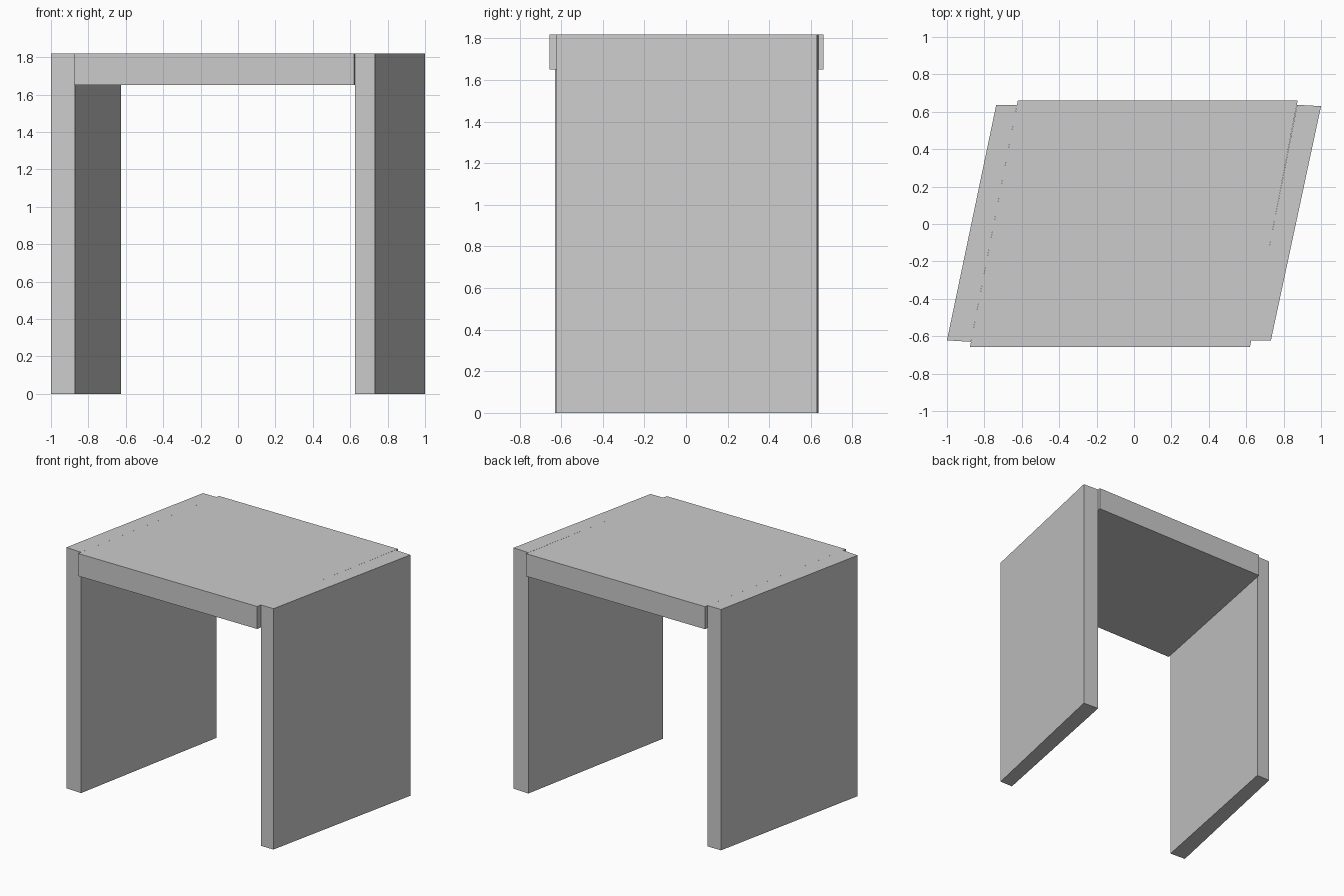
import bpy
import bmesh

if "Cube" in bpy.data.objects:
    bpy.data.objects.remove(bpy.data.objects["Cube"])


def prism(name, outline, z0, z1):
    """Extrude a flat outline (counter-clockwise in plan) from z0 up to z1."""
    bm = bmesh.new()
    base = bm.faces.new([bm.verts.new((x, y, z0)) for x, y in outline])
    top = bmesh.ops.extrude_face_region(bm, geom=[base], use_keep_orig=True)
    moved = [g for g in top["geom"] if isinstance(g, bmesh.types.BMVert)]
    bmesh.ops.translate(bm, verts=moved, vec=(0, 0, z1 - z0))
    bmesh.ops.recalc_face_normals(bm, faces=bm.faces)
    mesh = bpy.data.meshes.new(name)
    bm.to_mesh(mesh)
    bm.free()
    obj = bpy.data.objects.new(name, mesh)
    bpy.context.collection.objects.link(obj)
    return obj


HEIGHT = 1.82
UNDERSIDE = 1.65

# Slanted side panels, full height
prism("left_panel", [(-1.0, -0.622), (-0.872, -0.63), (-0.626, 0.635), (-0.737, 0.635)], 0, HEIGHT)
prism("right_panel", [(0.626, -0.622), (0.732, -0.622), (1.0, 0.63), (0.872, 0.637)], 0, HEIGHT)

# Top slab between the panels, slightly proud at front and back
prism("top_slab", [(-0.877, -0.657), (0.62, -0.657), (0.875, 0.66), (-0.621, 0.66)], UNDERSIDE, HEIGHT)
